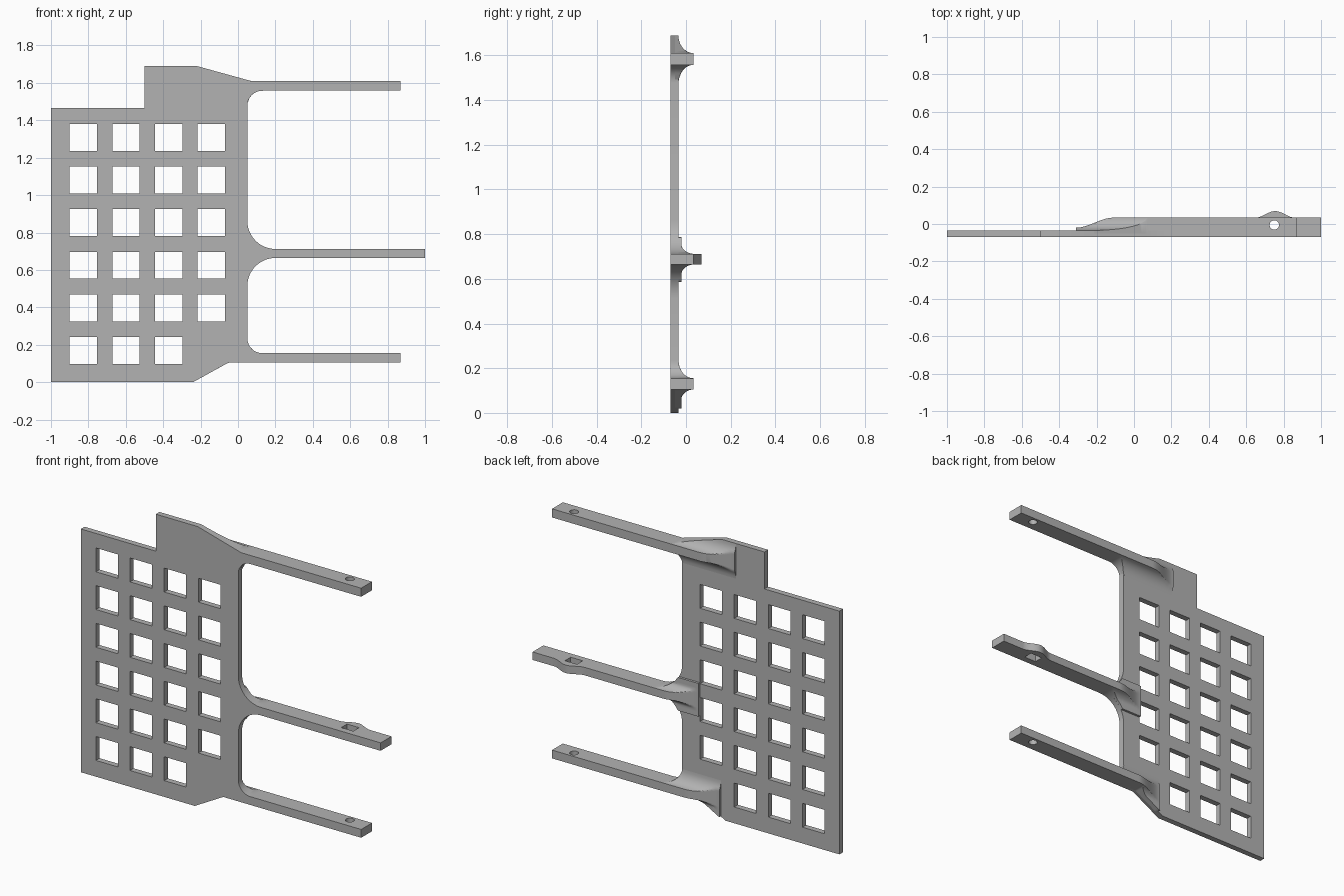
import bpy, bmesh, math
from mathutils import Matrix

cube = bpy.data.objects.get("Cube")
if cube:
    bpy.data.objects.remove(cube, do_unlink=True)

FRONT, BACK, ARM_BACK = -0.069, -0.034, 0.034
RIB_END = 0.2

grey = bpy.data.materials.new("plain_grey")
grey.use_nodes = True
grey.diffuse_color = (0.45, 0.45, 0.45, 1)
grey.node_tree.nodes["Principled BSDF"].inputs["Base Color"].default_value = (0.45, 0.45, 0.45, 1)


def finish(name, bm):
    """Turn a bmesh into a clean, shaded object."""
    bmesh.ops.remove_doubles(bm, verts=bm.verts, dist=0.0002)
    bmesh.ops.dissolve_degenerate(bm, edges=bm.edges, dist=0.0001)
    bmesh.ops.recalc_face_normals(bm, faces=bm.faces)
    mesh = bpy.data.meshes.new(name)
    bm.to_mesh(mesh)
    bm.free()
    mesh.materials.append(grey)
    obj = bpy.data.objects.new(name, mesh)
    bpy.context.collection.objects.link(obj)
    bpy.ops.object.select_all(action='DESELECT')
    obj.select_set(True)
    bpy.context.view_layer.objects.active = obj
    bpy.ops.object.shade_smooth_by_angle(angle=math.radians(30))
    return obj


def extruded(name, loops, thickness, matrix):
    """Extrude a flat outline; loops after the first are holes."""
    curve = bpy.data.curves.new(name + "_profile", 'CURVE')
    curve.dimensions = '2D'
    curve.fill_mode = 'BOTH'
    curve.extrude = thickness / 2
    for loop in loops:
        spline = curve.splines.new('POLY')
        spline.points.add(len(loop) - 1)
        for point, (a, b) in zip(spline.points, loop):
            point.co = (a, b, 0, 1)
        spline.use_cyclic_u = True
    temp = bpy.data.objects.new(name + "_profile", curve)
    bpy.context.collection.objects.link(temp)
    bpy.context.view_layer.update()
    mesh = bpy.data.meshes.new_from_object(temp.evaluated_get(bpy.context.evaluated_depsgraph_get()))
    bm = bmesh.new()
    bm.from_mesh(mesh)
    bm.transform(matrix)
    bpy.data.objects.remove(temp, do_unlink=True)
    bpy.data.curves.remove(curve)
    bpy.data.meshes.remove(mesh)
    return finish(name, bm)


def arc(cx, cy, r, start, end, n=12):
    return [(cx + r * math.cos(math.radians(start + (end - start) * i / n)),
             cy + r * math.sin(math.radians(start + (end - start) * i / n))) for i in range(n + 1)]


def rect(x0, y0, x1, y1):
    return [(x0, y0), (x1, y0), (x1, y1), (x0, y1)]


# Perforated plate with filleted slots between the arms
outline = [(-1, 0), (-0.24, 0), (-0.05, 0.105), (RIB_END, 0.105), (RIB_END, 0.155)]
outline += arc(0.13, 0.235, 0.08, 270, 180)
outline += arc(0.2, 0.514, 0.15, 180, 90)
outline += arc(0.2, 0.862, 0.15, 270, 180)
outline += arc(0.13, 1.478, 0.08, 180, 90)
outline += [(RIB_END, 1.558), (RIB_END, 1.61), (0.07, 1.61), (-0.22, 1.69),
            (-0.5, 1.69), (-0.5, 1.467), (-1, 1.467)]
holes = []
for col in range(4):
    for row in range(6):
        if (col, row) != (3, 0):
            x, z = -0.9 + 0.228 * col, 0.098 + 0.2275 * row
            holes.append(rect(x, z, x + 0.146, z + 0.144))
upright = Matrix.Translation((0, (FRONT + BACK) / 2, 0)) @ Matrix.Rotation(math.pi / 2, 4, 'X')
extruded("perforated_plate", [outline] + holes, BACK - FRONT, upright)


# Arms, each with a cross hole near the tip
def arm(name, z0, z1, tip, hole, bump=0.0):
    back = [(0.65 + 0.21 * i / 20, ARM_BACK + bump * math.sin(math.pi * i / 20) ** 2)
            for i in range(20, -1, -1)] if bump else []
    loop = [(RIB_END, FRONT), (tip, FRONT), (tip, ARM_BACK)] + back + [(RIB_END, ARM_BACK)]
    extruded(name, [loop, hole], z1 - z0, Matrix.Translation((0, 0, (z0 + z1) / 2)))


pin_hole = arc(0.75, -0.005, 0.025, 0, 345, 23)
arm("lower_arm", 0.105, 0.155, 0.87, pin_hole)
arm("middle_arm", 0.664, 0.712, 1.0, rect(0.71, -0.03, 0.79, 0.025), 0.035)
arm("upper_arm", 1.558, 1.61, 0.87, pin_hole)


# Flared roots blending each arm into the back of the plate
def slot_edge(r):
    def width(x):
        u = min(max(0.05 + r - x, 0), r)
        return r - math.sqrt(r * r - u * u)
    return width


def sloped_edge(x_end, slope):
    return lambda x: max(0, (x_end - x) * slope)


def root(name, z0, z1, start, below, above):
    """below / above: (reach, lowest height, width limit along x)."""
    bm = bmesh.new()
    steps, n = 48, 10

    def fillet(d, floor):
        k = max(0, 1 - d / 0.08)
        return max(floor, ARM_BACK - (ARM_BACK - BACK) * math.sqrt(1 - k * k))

    rows = []
    for i in range(steps + 1):
        x = start + (RIB_END - start) * i / steps
        t = min(1, (x - start) / 0.2)
        ramp = -0.02 + (ARM_BACK + 0.02) * t * t * (3 - 2 * t)
        profile = []
        for edge, sign, (reach, floor, limit) in ((z0, -1, below), (z1, 1, above)):
            w = min(reach, limit(x))
            side = [(edge + sign * w * (j / n) ** 2, min(ramp, fillet(w * (j / n) ** 2, floor)))
                    for j in range(n + 1)]
            profile += side[::-1] if sign < 0 else side
        profile = [(profile[0][0], -0.05)] + profile + [(profile[-1][0], -0.05)]
        rows.append([bm.verts.new((x, y, z)) for z, y in profile])
    for a, b in zip(rows, rows[1:]):
        for j in range(len(a)):
            k = (j + 1) % len(a)
            bm.faces.new((a[j], a[k], b[k], b[j]))
    bm.faces.new(rows[0])
    bm.faces.new(rows[-1][::-1])
    finish(name, bm)


root("lower_arm_root", 0.105, 0.155, -0.21,
     (0.085, -0.02, sloped_edge(-0.05, 0.553)), (0.08, BACK, slot_edge(0.08)))
root("middle_arm_root", 0.664, 0.712, -0.068,
     (0.077, -0.02, slot_edge(0.15)), (0.075, -0.02, slot_edge(0.15)))
root("upper_arm_root", 1.558, 1.61, -0.31,
     (0.08, BACK, slot_edge(0.08)), (0.08, BACK, sloped_edge(0.07, 0.276)))
